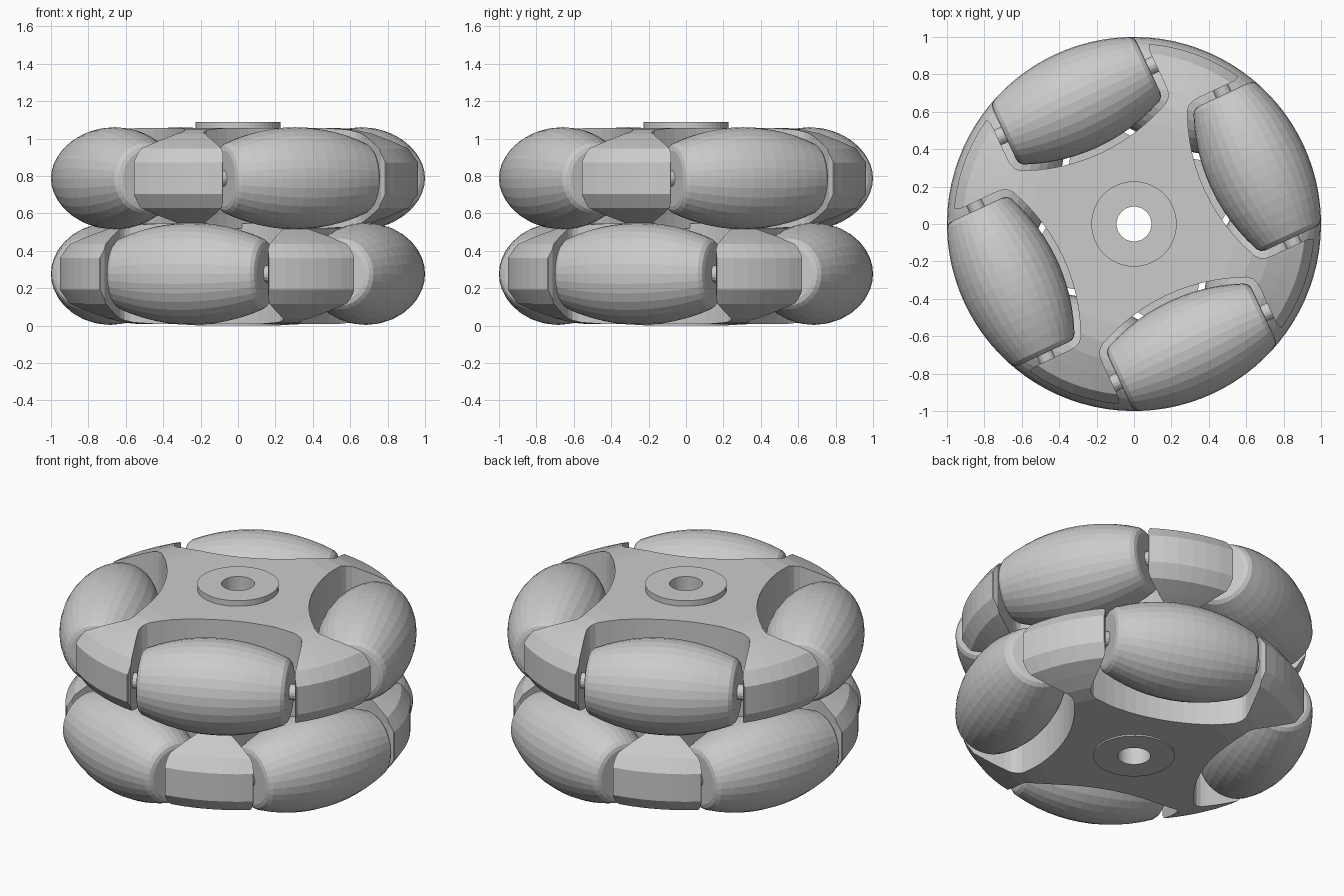
import bpy, bmesh
from math import sin, cos, pi, sqrt, radians

if "Cube" in bpy.data.objects:
    bpy.data.objects.remove(bpy.data.objects["Cube"])

AXIS_R = 0.727          # distance of roller axes from the wheel axis


def new_object(name, bm):
    bmesh.ops.remove_doubles(bm, verts=bm.verts, dist=1e-5)
    bmesh.ops.recalc_face_normals(bm, faces=bm.faces)
    mesh = bpy.data.meshes.new(name)
    bm.to_mesh(mesh)
    bm.free()
    ob = bpy.data.objects.new(name, mesh)
    bpy.context.collection.objects.link(ob)
    return ob


def lathe(name, profile, segs, closed):
    """Revolve (radius, height) points around z."""
    bm = bmesh.new()
    n = len(profile)
    rings = [[bm.verts.new((r * cos(2 * pi * i / segs), r * sin(2 * pi * i / segs), z))
              for r, z in profile] for i in range(segs)]
    for i in range(segs):
        a, b = rings[i], rings[(i + 1) % segs]
        for j in range(n if closed else n - 1):
            k = (j + 1) % n
            quad = [a[j], b[j], b[k], a[k]]
            if profile[j][0] == 0:
                quad = [a[j], b[k], a[k]]
            elif profile[k][0] == 0:
                quad = [a[j], b[j], a[k]]
            bm.faces.new(quad)
    return new_object(name, bm)


def star_outline(start):
    """Plan of the plate: four pockets that follow the barrel shape, four arms between."""
    half = [(1.419 - sqrt(1 - t * t), t) for t in (0, .07, .14, .21, .28, .34, .385)]
    half += [(.512, .425), (.535, .451), (.565, .463), (.60, .466),
             (.81, .466), (.835, .478), (.845, .50)]
    side = [(u, -t) for u, t in reversed(half[1:])] + half
    pts = []
    for q in range(4):
        a = start + q * pi / 2
        pts += [(u * cos(a) - t * sin(a), u * sin(a) + t * cos(a)) for u, t in side]
        m = a + pi / 4
        pts.append((1.06 * cos(m), 1.06 * sin(m)))
    return pts


def plate(name, z, start):
    # Revolved body that tapers towards the arm tips
    top = [(.095, .268), (.55, .268), (.65, .26), (.74, .238), (.83, .20),
           (.915, .16), (.966, .085)]
    body = lathe(name, top + [(r, -h) for r, h in reversed(top)], 72, True)
    # Trimmed to the four-armed plan
    bm = bmesh.new()
    face = bm.faces.new([bm.verts.new((x, y, -.4)) for x, y in star_outline(start)])
    ext = bmesh.ops.extrude_face_region(bm, geom=[face])
    for v in ext["geom"]:
        if isinstance(v, bmesh.types.BMVert):
            v.co.z = .4
    cutter = new_object(name + "_cutter", bm)
    cutter.hide_render = True
    mod = body.modifiers.new("trim", 'BOOLEAN')
    mod.operation = 'INTERSECT'
    mod.solver = 'EXACT'
    mod.object = cutter
    bpy.context.view_layer.objects.active = body
    bpy.ops.object.modifier_apply(modifier=mod.name)
    bpy.data.objects.remove(cutter)
    body.location.z = z


def place(ob, z, a):
    ob.rotation_euler = (pi / 2, 0, a)
    ob.location = (AXIS_R * cos(a), AXIS_R * sin(a), z)


# Barrel roller profile: its side is an arc of the wheel's outer circle
N = 12
arc = [(sqrt(1 - t * t) - AXIS_R, t) for t in (-.4 + .8 * i / N for i in range(N + 1))]
barrel = [(0, -.425), (.15, -.425), (.172, -.418)] + arc + [(.172, .418), (.15, .425), (0, .425)]
pin = [(0, -.5), (.045, -.5), (.045, .5), (0, .5)]

for layer, z, deg in (("lower", .277, -20), ("upper", .788, 25)):
    plate(layer + "_plate", z, radians(deg))
    for q in range(4):
        a = radians(deg + 90 * q)
        place(lathe(f"{layer}_roller_{q}", barrel, 32, False), z, a)
        place(lathe(f"{layer}_axle_pin_{q}", pin, 16, False), z, a)

# Hub sleeve through both plates, standing proud on top
lathe("hub", [(.093, 0), (.228, 0), (.228, 1.09), (.093, 1.09)], 48, True)
